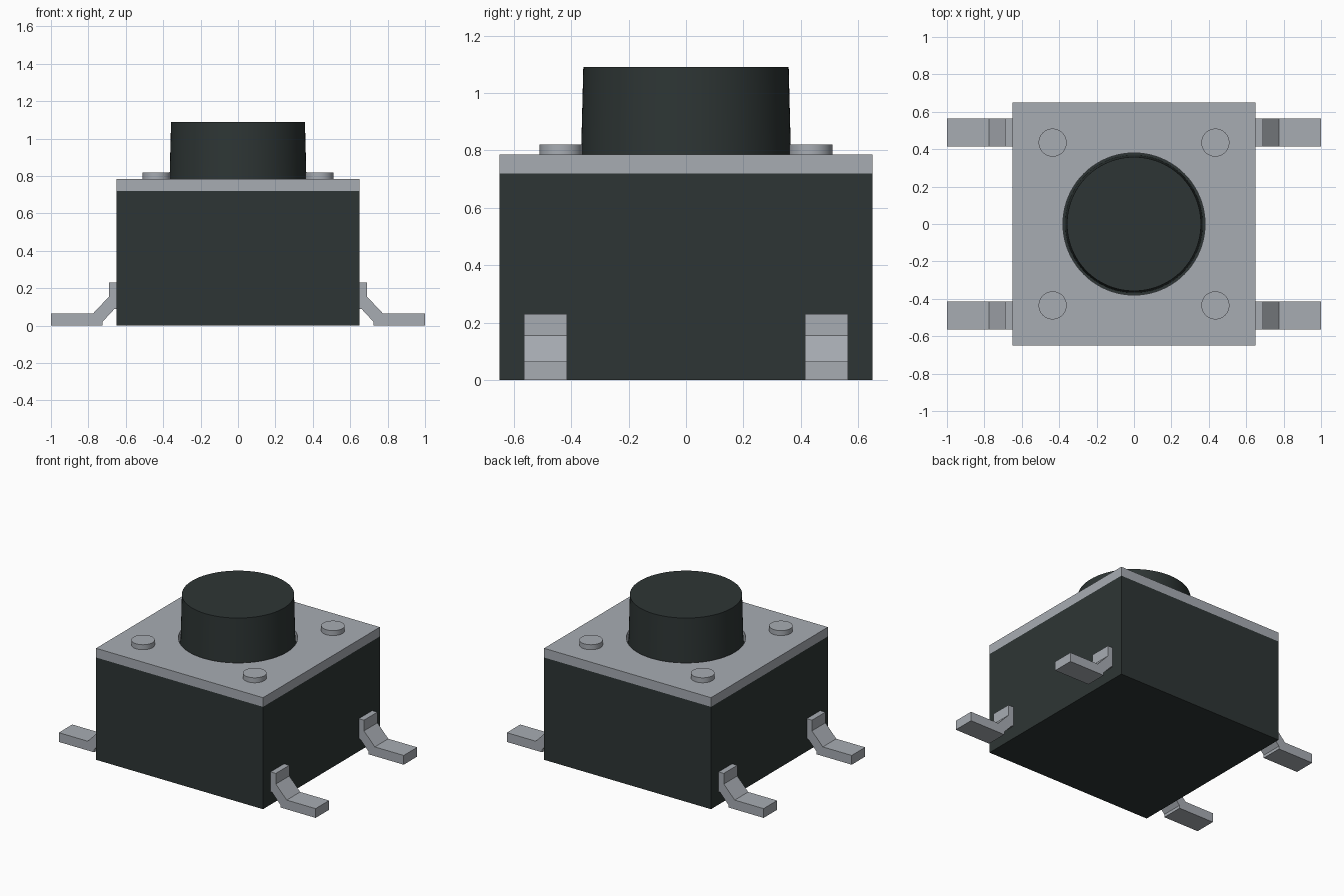
import bpy, bmesh, math

cube = bpy.data.objects.get("Cube")
if cube:
    bpy.data.objects.remove(cube, do_unlink=True)


def material(name, color):
    mat = bpy.data.materials.new(name)
    mat.use_nodes = True
    mat.diffuse_color = color
    mat.node_tree.nodes["Principled BSDF"].inputs["Base Color"].default_value = color
    return mat


black = material("black plastic", (0.027, 0.036, 0.035, 1))
metal = material("grey metal", (0.39, 0.415, 0.45, 1))


def finish(obj, name, mat):
    obj.name = obj.data.name = name
    if mat:
        obj.data.materials.append(mat)
    return obj


def box(name, mat, width, z0, z1):
    bpy.ops.mesh.primitive_cube_add(size=1, location=(0, 0, (z0 + z1) / 2))
    obj = bpy.context.object
    obj.scale = (width, width, z1 - z0)
    bpy.ops.object.transform_apply(location=True, rotation=False, scale=True)
    return finish(obj, name, mat)


def disc(name, mat, r0, r1, z0, z1, x=0, y=0, sides=48):
    bpy.ops.mesh.primitive_cone_add(vertices=sides, radius1=r0, radius2=r1,
                                    depth=z1 - z0, location=(x, y, (z0 + z1) / 2))
    bpy.ops.object.shade_smooth_by_angle(angle=math.radians(30))
    return finish(bpy.context.object, name, mat)


# Housing and cover plate with a round opening
box("housing", black, 1.3, 0, 0.72)
plate = box("cover_plate", metal, 1.3, 0.72, 0.785)
cutter = disc("opening_cutter", None, 0.38, 0.38, 0.6, 0.9, sides=96)
cut = plate.modifiers.new("opening", "BOOLEAN")
cut.operation = "DIFFERENCE"
cut.solver = "EXACT"
cut.object = cutter
bpy.context.view_layer.objects.active = plate
bpy.ops.object.modifier_apply(modifier=cut.name)
bpy.data.objects.remove(cutter, do_unlink=True)

# Tapered push button
disc("button", black, 0.368, 0.358, 0.70, 1.09, sides=96)

# Bent legs: side profile extruded along y
PROFILE = [(0.64, 0.23), (0.69, 0.23), (0.69, 0.155), (0.775, 0.065), (1, 0.065),
           (1, 0), (0.725, 0), (0.725, 0.02), (0.66, 0.09), (0.64, 0.09)]


def leg(name, sx, sy):
    bm = bmesh.new()
    face = bm.faces.new([bm.verts.new((sx * x, sy * 0.415, z)) for x, z in PROFILE])
    grown = bmesh.ops.extrude_face_region(bm, geom=[face])["geom"]
    bmesh.ops.translate(bm, vec=(0, sy * 0.15, 0),
                        verts=[v for v in grown if isinstance(v, bmesh.types.BMVert)])
    bmesh.ops.recalc_face_normals(bm, faces=bm.faces)
    mesh = bpy.data.meshes.new(name)
    bm.to_mesh(mesh)
    bm.free()
    obj = bpy.data.objects.new(name, mesh)
    bpy.context.collection.objects.link(obj)
    finish(obj, name, metal)


# Four corners, each with a rivet and a leg
for sx, side in ((-1, "right"), (1, "left")):
    for sy, end in ((-1, "front"), (1, "back")):
        disc(f"{end}_{side}_rivet", metal, 0.075, 0.075, 0.77, 0.82,
             sx * 0.435, sy * 0.435)
        leg(f"{end}_{side}_leg", sx, sy)
